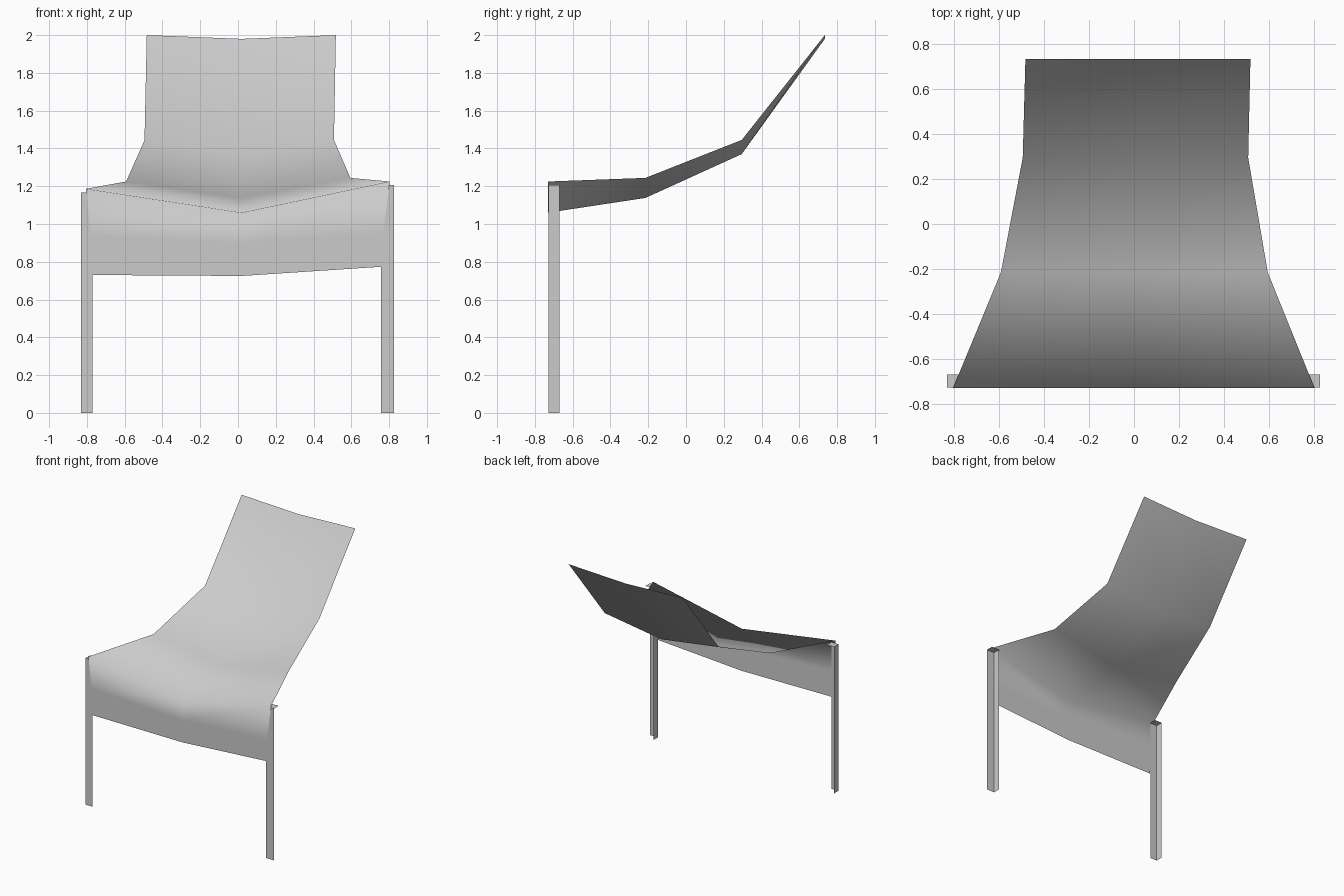
import bpy

if "Cube" in bpy.data.objects:
    bpy.data.objects.remove(bpy.data.objects["Cube"], do_unlink=True)

grey = bpy.data.materials.new("light_grey")
grey.use_nodes = True
grey.diffuse_color = (0.6, 0.6, 0.6, 1)
grey.node_tree.nodes["Principled BSDF"].inputs["Base Color"].default_value = (0.6, 0.6, 0.6, 1)


def add_mesh(name, verts, faces, smooth=False):
    mesh = bpy.data.meshes.new(name)
    mesh.from_pydata(verts, [], faces)
    mesh.materials.append(grey)
    for poly in mesh.polygons:
        poly.use_smooth = smooth
    mesh.update()
    obj = bpy.data.objects.new(name, mesh)
    bpy.context.collection.objects.link(obj)
    return obj


# Sling: each row gives y, then (x, z) at its right edge, middle and left edge
rows = [
    (-0.73, (-0.77, 0.73), (0.02, 0.725), (0.78, 0.775)),   # apron hem
    (-0.73, (-0.78, 0.94), (0.02, 0.90), (0.767, 0.945)),   # apron middle
    (-0.73, (-0.805, 1.186), (0.02, 1.06), (0.803, 1.225)), # front fold
    (-0.215, (-0.592, 1.225), (0.01, 1.138), (0.595, 1.244)),  # seat
    (0.295, (-0.495, 1.443), (0.01, 1.37), (0.508, 1.445)),    # back bend
    (0.735, (-0.483, 2.0), (0.02, 1.98), (0.518, 2.0)),        # back top
]
verts = [(x, y, z) for y, *points in rows for x, z in points]
faces = [(i, i + 1, i + 4, i + 3)
         for r in range(len(rows) - 1) for i in (3 * r, 3 * r + 1)]
add_mesh("seat_sling", verts, faces, smooth=True)


# Legs: open angle profile with a front plate, a side plate and a top cap
def add_leg(name, x0, x1, top):
    front, back = -0.727, -0.67
    corners = [(x1, front), (x0, front), (x0, back), (x1, back)]
    verts = [(x, y, z) for z in (0, top) for x, y in corners]
    add_mesh(name, verts, [(1, 0, 4, 5), (2, 1, 5, 6), (5, 4, 7, 6)])


add_leg("right_leg", -0.832, -0.77, 1.166)
add_leg("left_leg", 0.757, 0.827, 1.207)
